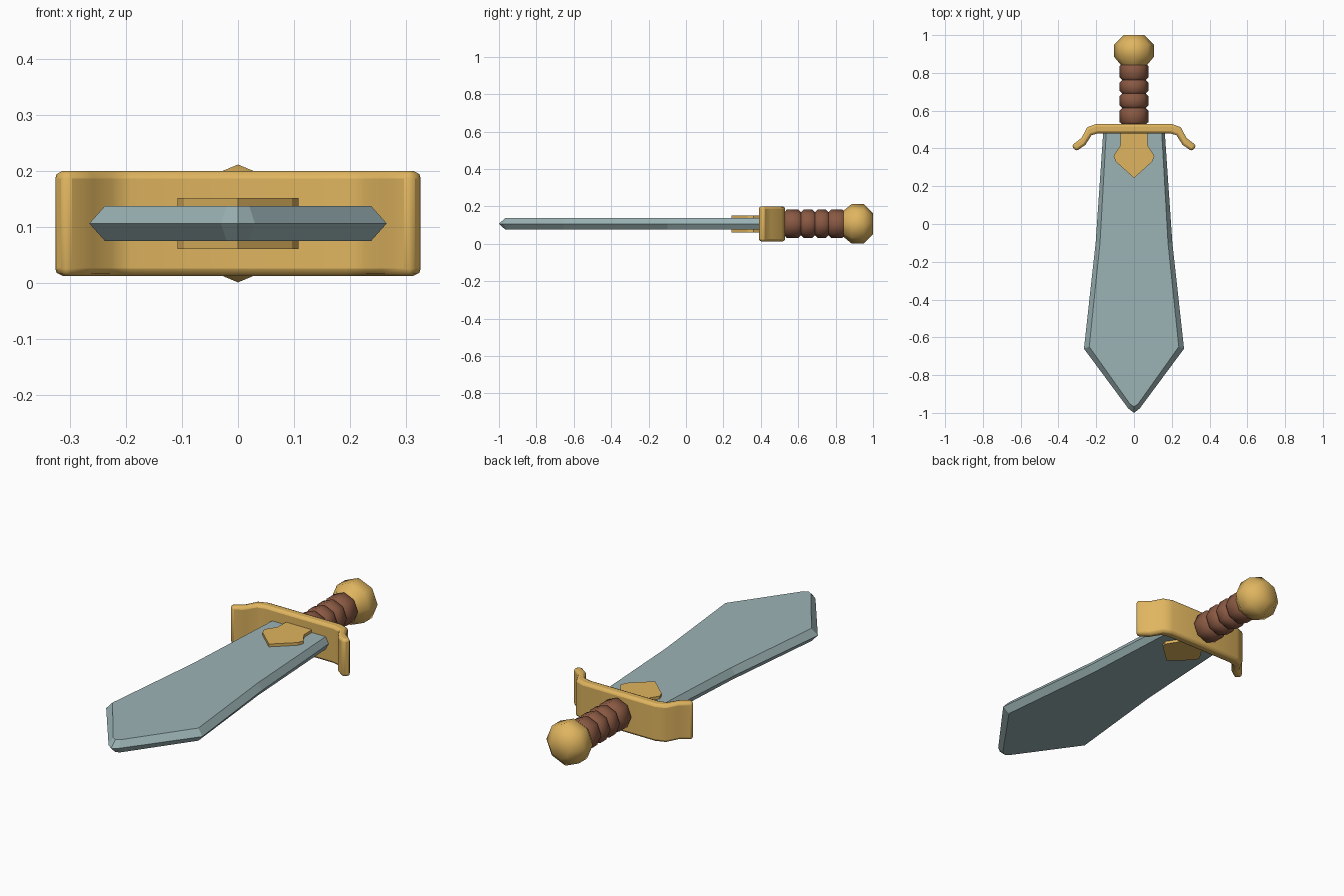
import bpy, bmesh, math

if "Cube" in bpy.data.objects:
    bpy.data.objects.remove(bpy.data.objects["Cube"])

ZC = 0.1065  # height of the sword's central plane


def material(name, rgb):
    m = bpy.data.materials.new(name)
    m.diffuse_color = (*rgb, 1)
    m.use_nodes = True
    m.node_tree.nodes["Principled BSDF"].inputs["Base Color"].default_value = m.diffuse_color
    return m


STEEL = material("steel", (0.33, 0.45, 0.46))
GOLD = material("gold", (0.74, 0.46, 0.115))
LEATHER = material("leather", (0.25, 0.098, 0.055))


def mirrored(half):
    """Close a right-hand outline by mirroring it across x = 0."""
    return half + [(-x, y) for x, y in reversed(half) if x > 1e-6]


def skin(name, rings, mat):
    """Join equal rings of points with quads and cap both ends."""
    bm = bmesh.new()
    loops = [[bm.verts.new(p) for p in ring] for ring in rings]
    n = len(loops[0])
    for a, b in zip(loops, loops[1:]):
        for i in range(n):
            j = (i + 1) % n
            bm.faces.new((a[i], a[j], b[j], b[i]))
    bm.faces.new(loops[0])
    bm.faces.new(loops[-1])
    bmesh.ops.recalc_face_normals(bm, faces=bm.faces)
    me = bpy.data.meshes.new(name)
    bm.to_mesh(me)
    bm.free()
    me.materials.append(mat)
    ob = bpy.data.objects.new(name, me)
    bpy.context.collection.objects.link(ob)
    return ob


def plate(name, outline, half_thick, mat):
    return skin(name, [[(x, y, ZC + s * half_thick) for x, y in outline]
                       for s in (-1, 1)], mat)


def turned(name, profile, mat, sides=8):
    """Revolve (radius, y) pairs around the sword axis."""
    ang = [2 * math.pi * i / sides for i in range(sides)]
    return skin(name, [[(r * math.cos(a), y, ZC + r * math.sin(a)) for a in ang]
                       for r, y in profile], mat)


def smooth(ob, degrees):
    bpy.ops.object.select_all(action='DESELECT')
    ob.select_set(True)
    bpy.context.view_layer.objects.active = ob
    bpy.ops.object.shade_smooth_by_angle(angle=math.radians(degrees))


# Blade: sharp middle outline with a smaller flat outline above and below
edge = mirrored([(0.162, 0.50), (0.203, -0.10), (0.265, -0.66), (0.03, -0.977), (0, -1.0)])
flat = mirrored([(0.146, 0.50), (0.18, -0.10), (0.237, -0.65), (0.02, -0.955), (0, -0.966)])
skin("blade", [[(x, y, ZC - 0.0315) for x, y in flat],
               [(x, y, ZC) for x, y in edge],
               [(x, y, ZC + 0.0315) for x, y in flat]], STEEL)

# Emblem plate standing proud of both blade faces
plate("emblem", mirrored([(0.07, 0.49), (0.073, 0.415), (0.108, 0.36),
                          (0.096, 0.33), (0, 0.243)]), 0.0455, GOLD)

# Cross guard: tall bent bar with rounded edges
upper = [(0.20, 0.53), (0.248, 0.512), (0.278, 0.455), (0.331, 0.415)]
lower = [(0.307, 0.385), (0.258, 0.418), (0.225, 0.47), (0.19, 0.48)]
guard = plate("cross_guard", mirrored(upper + lower), 0.0935, GOLD)
bev = guard.modifiers.new("round_edges", 'BEVEL')
bev.width = 0.013
bev.segments = 2
bev.limit_method = 'ANGLE'
bev.angle_limit = math.radians(50)
smooth(guard, 60)

# Grip: stacked leather rings
stops = [0.525, 0.615, 0.69, 0.762, 0.85]
profile = [(0.06, stops[0])]
for a, b in zip(stops, stops[1:]):
    profile += [(0.076, a + 0.014), (0.076, b - 0.014), (0.062, b)]
smooth(turned("grip", profile, LEATHER), 50)

# Pommel: faceted knob
smooth(turned("pommel", [(0.068, 0.84), (0.105, 0.885), (0.105, 0.95), (0.055, 1.0)], GOLD), 50)
